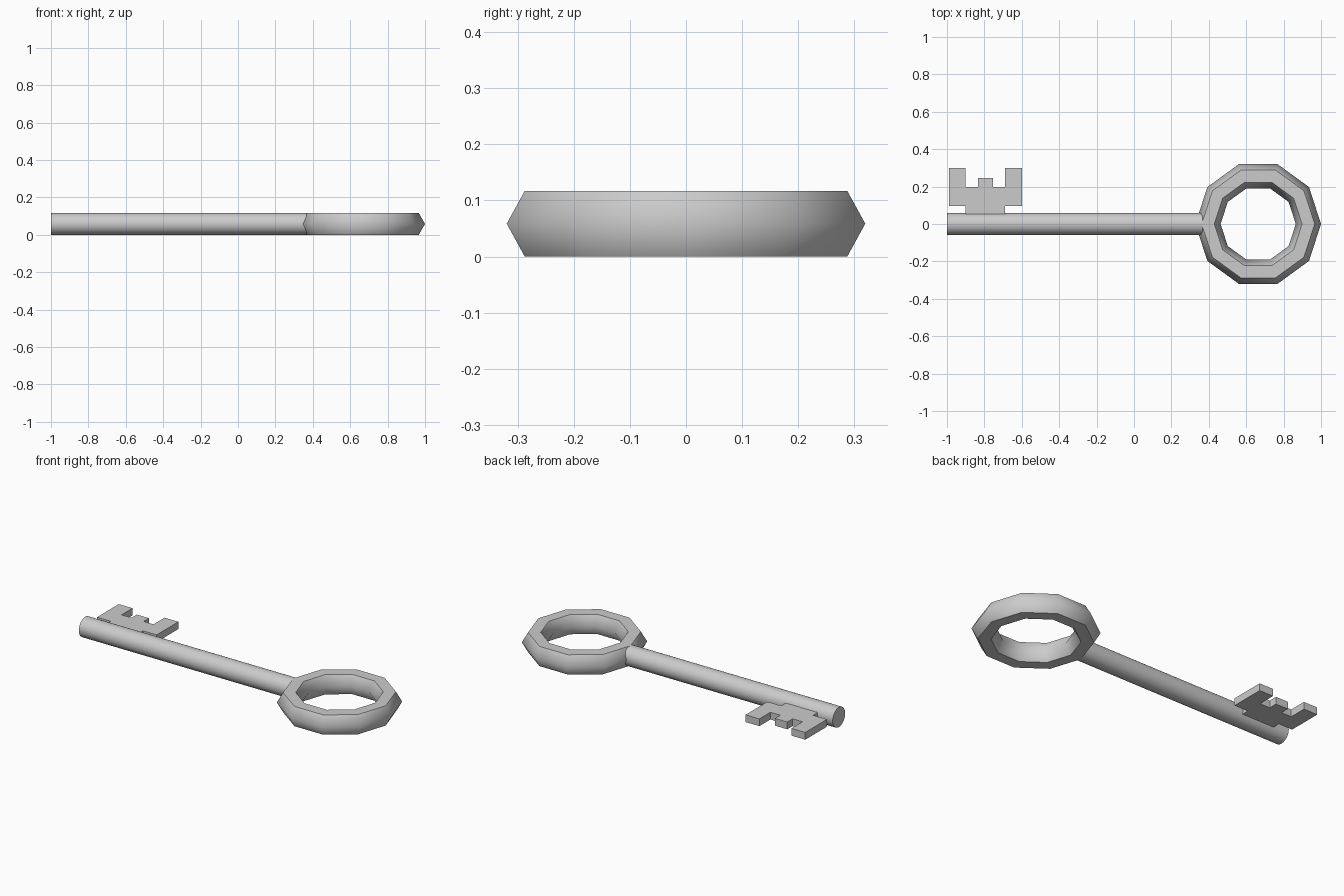
import bpy, bmesh
from math import cos, sin, pi

if "Cube" in bpy.data.objects:
    bpy.data.objects.remove(bpy.data.objects["Cube"])

H = 0.117          # overall thickness
MID = H / 2


def make_object(name, bm):
    bmesh.ops.recalc_face_normals(bm, faces=bm.faces[:])
    mesh = bpy.data.meshes.new(name)
    bm.to_mesh(mesh)
    bm.free()
    obj = bpy.data.objects.new(name, mesh)
    bpy.context.collection.objects.link(obj)
    return obj


# Bow: ten-sided ring with a hexagonal section, crisp top and bottom rims
SIDES, SECTION = 10, 6
minor = MID / sin(pi / 3)
major = 0.336 - minor
bm = bmesh.new()
rings = []
for i in range(SIDES):
    a = 2 * pi * i / SIDES
    ring = []
    for j in range(SECTION):
        b = 2 * pi * j / SECTION
        r = major + minor * cos(b)
        ring.append(bm.verts.new((0.664 + r * cos(a), r * sin(a), MID + minor * sin(b))))
    rings.append(ring)
for i in range(SIDES):
    p, q = rings[i], rings[(i + 1) % SIDES]
    for j in range(SECTION):
        k = (j + 1) % SECTION
        bm.faces.new((p[j], q[j], q[k], p[k])).smooth = True
    for j in (1, 2, 4, 5):
        bm.edges.get((p[j], q[j])).smooth = False
make_object("bow_ring", bm)

# Shaft: round bar that runs into the ring
x0, x1 = -1.0, 0.39
bpy.ops.mesh.primitive_cylinder_add(vertices=32, radius=MID, depth=x1 - x0,
                                    location=((x0 + x1) / 2, 0, MID),
                                    rotation=(0, pi / 2, 0))
shaft = bpy.context.object
shaft.name = "shaft"
bpy.ops.object.shade_smooth_by_angle()

# Bit: flat toothed plate, mirrored half outline extruded in z
half = [(0.105, 0.03), (0.105, 0.097), (0.195, 0.097), (0.195, 0.30),
        (0.105, 0.30), (0.105, 0.197), (0.04, 0.197), (0.04, 0.247)]
outline = half + [(-x, y) for x, y in reversed(half)]
bm = bmesh.new()
face = bm.faces.new([bm.verts.new((x - 0.795, y, 0.037)) for x, y in outline])
ext = bmesh.ops.extrude_face_region(bm, geom=[face])
bmesh.ops.translate(bm, vec=(0, 0, 0.043),
                    verts=[g for g in ext["geom"] if isinstance(g, bmesh.types.BMVert)])
make_object("bit_plate", bm)
